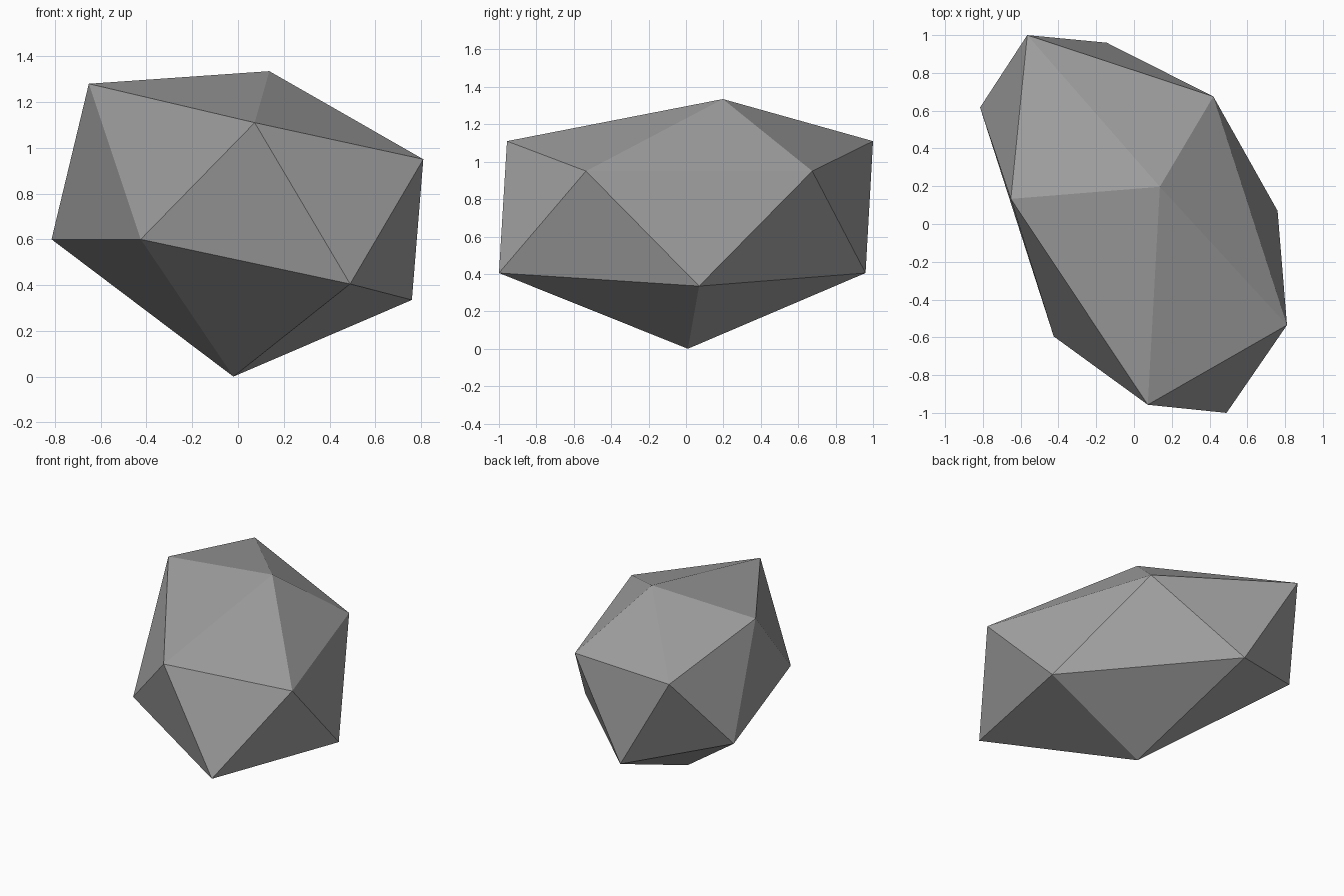
import bpy
import bmesh

if "Cube" in bpy.data.objects:
    bpy.data.objects.remove(bpy.data.objects["Cube"])

# Material
grey = bpy.data.materials.new("stone grey")
grey.diffuse_color = (0.36, 0.36, 0.36, 1.0)
grey.use_nodes = True
grey.node_tree.nodes["Principled BSDF"].inputs["Base Color"].default_value = grey.diffuse_color

# Irregular twenty-sided rock: two poles and two staggered five-point rings
bottom = (-0.02, 0.01, 0.0)
lower = [(-0.425, -0.595, 0.60), (0.49, -1.0, 0.405), (0.76, 0.07, 0.335),
         (-0.145, 0.96, 0.405), (-0.815, 0.617, 0.60)]
upper = [(0.073, -0.957, 1.11), (0.81, -0.535, 0.95), (0.42, 0.675, 0.95),
         (-0.565, 1.0, 1.11), (-0.652, 0.133, 1.28)]
top = (0.137, 0.197, 1.335)

bm = bmesh.new()
vb, vt = bm.verts.new(bottom), bm.verts.new(top)
lo = [bm.verts.new(p) for p in lower]
up = [bm.verts.new(p) for p in upper]

# Fans at the poles, zigzag band between the rings
for i in range(5):
    j = (i + 1) % 5
    bm.faces.new((vb, lo[j], lo[i]))
    bm.faces.new((lo[i], lo[j], up[i]))
    bm.faces.new((lo[j], up[j], up[i]))
    bm.faces.new((up[i], up[j], vt))
bmesh.ops.recalc_face_normals(bm, faces=bm.faces)

mesh = bpy.data.meshes.new("rock")
bm.to_mesh(mesh)
bm.free()
mesh.materials.append(grey)
rock = bpy.data.objects.new("rock", mesh)
bpy.context.collection.objects.link(rock)
